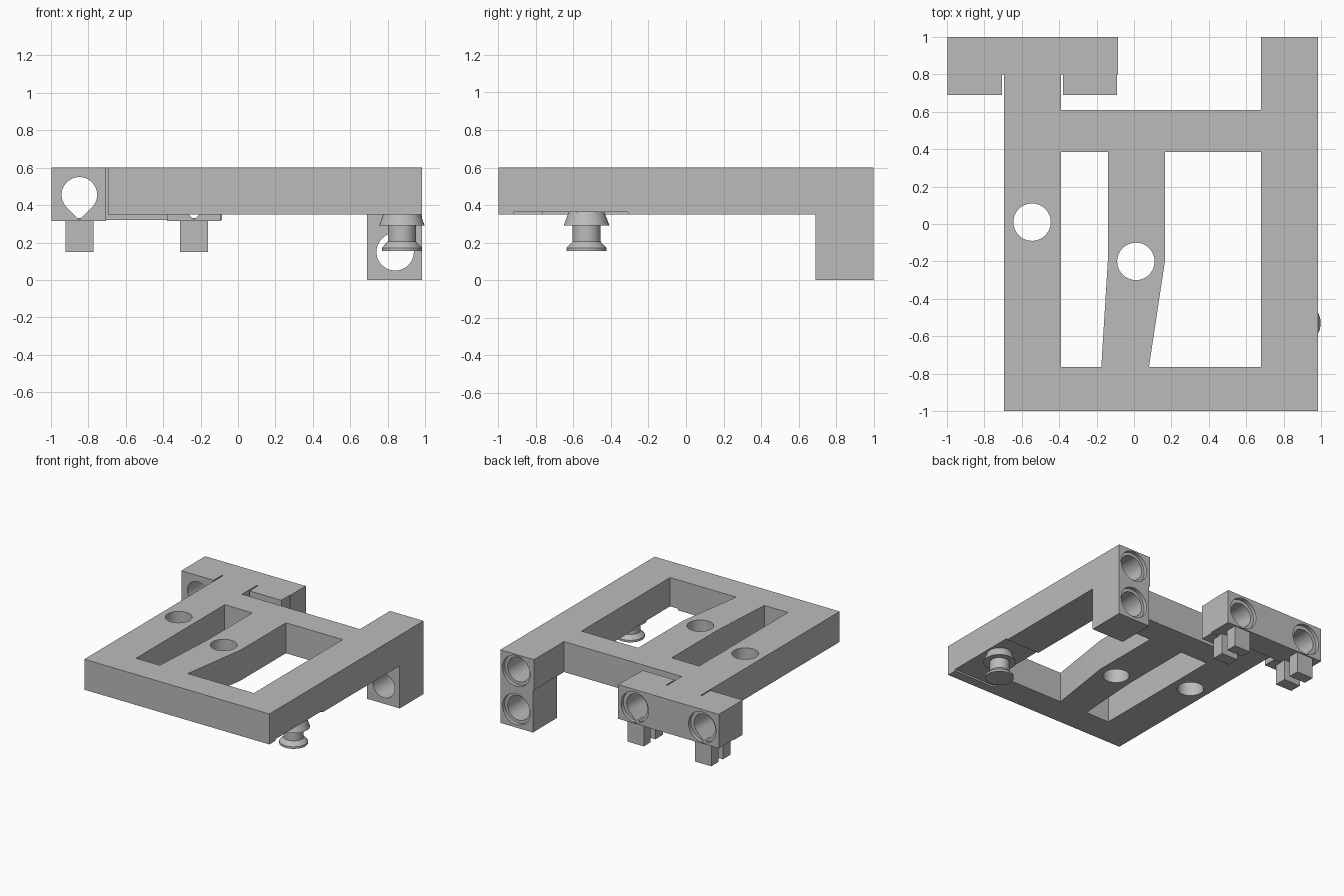
import bpy, bmesh, math
from mathutils import Matrix, Vector

if "Cube" in bpy.data.objects:
    bpy.data.objects.remove(bpy.data.objects["Cube"], do_unlink=True)

grey = bpy.data.materials.new("plain grey")
grey.use_nodes = True
grey.diffuse_color = (0.5, 0.5, 0.5, 1)
grey.node_tree.nodes["Principled BSDF"].inputs["Base Color"].default_value = (0.5, 0.5, 0.5, 1)


def finish(name, bm):
    bmesh.ops.recalc_face_normals(bm, faces=bm.faces)
    mesh = bpy.data.meshes.new(name)
    bm.to_mesh(mesh)
    bm.free()
    mesh.materials.append(grey)
    obj = bpy.data.objects.new(name, mesh)
    bpy.context.collection.objects.link(obj)
    return obj


def prism(name, outline, low, high, along="z"):
    """Extrude an outline (xy along z, or xz along y)."""
    def place(a, b, h):
        return (a, b, h) if along == "z" else (a, h, b)
    bm = bmesh.new()
    face = bm.faces.new([bm.verts.new(place(a, b, low)) for a, b in outline])
    new = bmesh.ops.extrude_face_region(bm, geom=[face])["geom"]
    verts = [v for v in new if isinstance(v, bmesh.types.BMVert)]
    bmesh.ops.translate(bm, verts=verts, vec=Vector(place(0, 0, high - low)))
    return finish(name, bm)


def box(name, x, y, z):
    return prism(name, [(x[0], y[0]), (x[1], y[0]), (x[1], y[1]), (x[0], y[1])], *z)


def circle(cx, cy, r, n=48):
    return [(cx + r * math.cos(2 * math.pi * i / n), cy + r * math.sin(2 * math.pi * i / n))
            for i in range(n)]


def teardrop(cx, cz, r, n=40):
    # Three-quarter circle closed by a point at the bottom
    arc = [math.radians(-45 + 270 * i / n) for i in range(n + 1)]
    return [(cx + r * math.cos(a), cz + r * math.sin(a)) for a in arc] + [(cx, cz - r * math.sqrt(2))]


def apply_boolean(obj, other, operation):
    mod = obj.modifiers.new("boolean", "BOOLEAN")
    mod.operation, mod.solver, mod.object = operation, "EXACT", other
    bpy.context.view_layer.objects.active = obj
    bpy.ops.object.modifier_apply(modifier=mod.name)


def cut(targets, cutter):
    cutter.hide_render = True
    for obj in targets:
        apply_boolean(obj, cutter, "DIFFERENCE")
    bpy.data.objects.remove(cutter, do_unlink=True)


def smooth(obj):
    bpy.ops.object.select_all(action="DESELECT")
    obj.select_set(True)
    bpy.context.view_layer.objects.active = obj
    bpy.ops.object.shade_smooth_by_angle(angle=math.radians(30))


BOTTOM, TOP = 0.35, 0.6

# Flat frame with two rear arms
frame = prism("frame", [(-0.695, -1), (0.985, -1), (0.985, 1), (0.68, 1), (0.68, 0.61),
                        (-0.39, 0.61), (-0.39, 0.8), (-0.695, 0.8)], BOTTOM, TOP)
windows = [
    [(-0.39, -0.765), (-0.175, -0.765), (-0.14, -0.2), (-0.14, 0.385), (-0.39, 0.385)],
    [(0.08, -0.765), (0.68, -0.765), (0.68, 0.385), (0.165, 0.385), (0.165, -0.2)],
]
for outline in windows + [circle(-0.545, 0.01, 0.1), circle(0.01, -0.2, 0.1)]:
    cut([frame], prism("window_cutter", outline, 0.2, 0.8))

# Shallow pocket under the frame around the foot
cut([frame], box("pocket_cutter", (0.61, 1.1), (-0.92, -0.31), (0.3, 0.364)))

# Leg under the right-hand arm, with two bores in its back
leg = box("rear_leg", (0.69, 0.985), (0.69, 1), (0, BOTTOM))
for z, start in ((0.465, 0.72), (0.15, 0.6)):
    cut([frame, leg], prism("bore_cutter", circle(0.84, z, 0.1), start, 1.1, "y"))
    cut([frame, leg], prism("counterbore_cutter", circle(0.84, z, 0.125), 0.97, 1.1, "y"))

# Rear mounting block with two ears beside the arm
block = box("mounting_block", (-0.998, -0.085), (0.8, 1), (0.32, TOP))
ears = [box("block_ear", x, (0.69, 0.8), (0.315, TOP))
        for x in ((-0.998, -0.705), (-0.38, -0.09))]
for ear, x in zip(ears, (-0.848, -0.235)):
    cut([block, ear], prism("teardrop_cutter", teardrop(x, 0.455, 0.095), 0.6, 1.1, "y"))
    cut([block], prism("counterbore_cutter", circle(x, 0.455, 0.125), 0.97, 1.1, "y"))
    # Pair of prongs below each bore
    for y in ((0.9, 0.99), (0.74, 0.84)):
        box("prong", (x - 0.075, x + 0.075), y, (0.15, 0.33))

# Turned foot hanging from the front right corner
profile = [(0, 0.155), (0.107, 0.155), (0.107, 0.172), (0.075, 0.205), (0.075, 0.29),
           (0.122, 0.29), (0.095, 0.364), (0, 0.364)]
bm = bmesh.new()
verts = [bm.verts.new((r, 0, z)) for r, z in profile]
edges = [bm.edges.new(pair) for pair in zip(verts, verts[1:])]
bmesh.ops.spin(bm, geom=verts + edges, cent=(0, 0, 0), axis=(0, 0, 1),
               angle=2 * math.pi, steps=48)
bmesh.ops.remove_doubles(bm, verts=bm.verts, dist=0.0005)
bmesh.ops.transform(bm, matrix=Matrix.Translation((0.876, -0.53, 0)), verts=bm.verts)
foot = finish("foot", bm)

for obj in [frame, leg, block, foot] + ears:
    smooth(obj)
